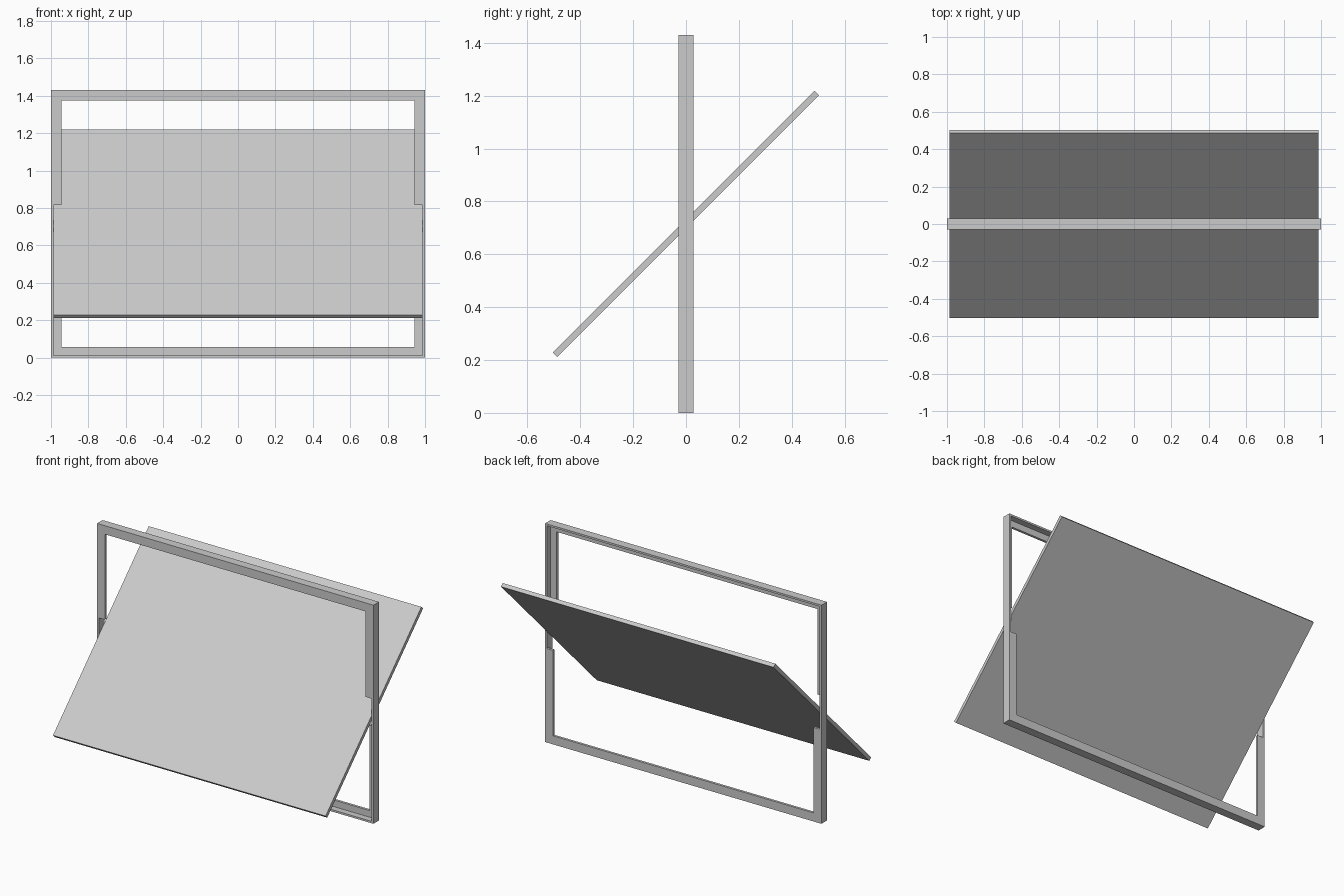
import bpy, bmesh
from math import radians
from mathutils import Matrix

if "Cube" in bpy.data.objects:
    bpy.data.objects.remove(bpy.data.objects["Cube"])

W, H = 1.0, 1.43        # half width, full height
D = 0.0285              # half depth of the frame
RIM = 0.0125            # thickness of the outer lining
STOP = 0.056            # outer edge to the inner edge of a stop
STOP_END = 0.815        # height where the front stop ends
LEAF_T = 0.0245         # sash leaf thickness
MID = H / 2


def extrude_profile(name, points, y0, y1):
    """Extrude a closed x-z outline from y0 to y1."""
    bm = bmesh.new()
    face = bm.faces.new([bm.verts.new((x, y0, z)) for x, z in points])
    ext = bmesh.ops.extrude_face_region(bm, geom=[face])
    verts = [v for v in ext["geom"] if isinstance(v, bmesh.types.BMVert)]
    bmesh.ops.translate(bm, verts=verts, vec=(0, y1 - y0, 0))
    return finish(name, bm)


def finish(name, bm):
    bmesh.ops.recalc_face_normals(bm, faces=bm.faces)
    me = bpy.data.meshes.new(name)
    bm.to_mesh(me)
    bm.free()
    ob = bpy.data.objects.new(name, me)
    bpy.context.collection.objects.link(ob)
    return ob


# Outer lining: a full-depth rectangular ring
bm = bmesh.new()
corners = [(-1, -1), (1, -1), (1, 1), (-1, 1)]
rings = []
for inset, y in ((0, -D), (0, D), (RIM, D), (RIM, -D)):
    rings.append([bm.verts.new((sx * (W - inset), y, MID + sz * (MID - inset)))
                  for sx, sz in corners])
for r in range(4):
    a, b = rings[r], rings[(r + 1) % 4]
    for i in range(4):
        j = (i + 1) % 4
        bm.faces.new((a[i], a[j], b[j], b[i]))
finish("outer_frame", bm)

# Front stop: inverted U round the upper half of the opening
xo, xi = W - RIM, W - STOP
zo, zi = H - RIM, H - STOP
u_shape = [(-xo, STOP_END), (-xo, zo), (xo, zo), (xo, STOP_END),
           (xi, STOP_END), (xi, zi), (-xi, zi), (-xi, STOP_END)]
extrude_profile("upper_front_stop", u_shape, -D, -LEAF_T / 2)

# Back stop: the same U turned over, round the lower half
extrude_profile("lower_back_stop", [(x, H - z) for x, z in u_shape], LEAF_T / 2, D)

# Pivoting leaf, tilted 45 degrees about the horizontal centre line
bm = bmesh.new()
bmesh.ops.create_cube(bm, size=1)
bm.transform(Matrix.Translation((0, 0, MID)) @ Matrix.Rotation(radians(45), 4, 'X')
             @ Matrix.Diagonal((1.973, 1.40, LEAF_T, 1)))
finish("pivoting_leaf", bm)
